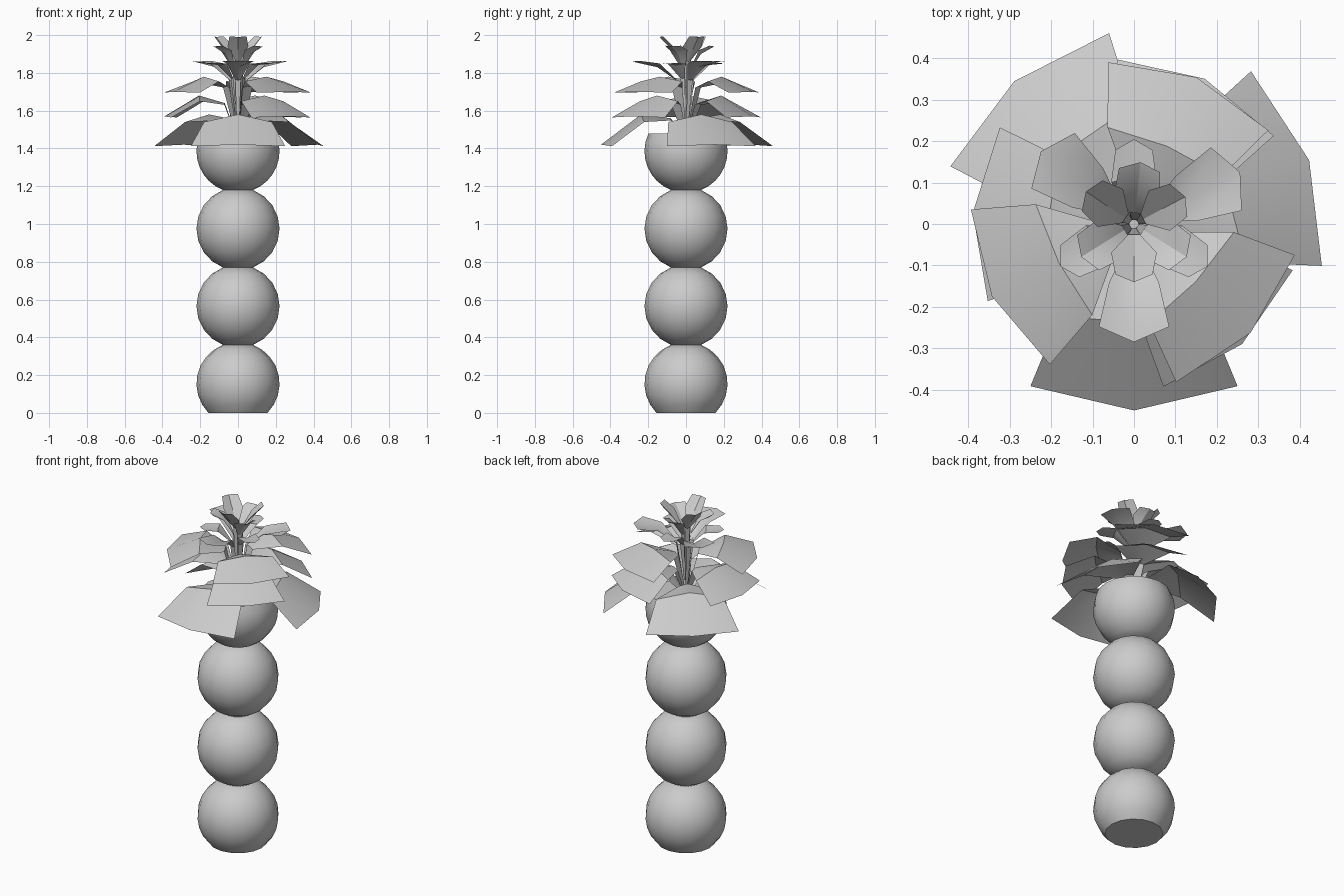
import bpy, bmesh, math
from math import sin, cos, radians

if "Cube" in bpy.data.objects:
    bpy.data.objects.remove(bpy.data.objects["Cube"])


def finish(name, bm, angle):
    mesh = bpy.data.meshes.new(name)
    bm.to_mesh(mesh)
    bm.free()
    ob = bpy.data.objects.new(name, mesh)
    bpy.context.collection.objects.link(ob)
    bpy.ops.object.select_all(action='DESELECT')
    ob.select_set(True)
    bpy.context.view_layer.objects.active = ob
    bpy.ops.object.shade_smooth_by_angle(angle=radians(angle))


# Trunk: four stacked balls, each an arc revolved in 16 sides
R, SIDES, STEPS, PITCH = 0.22, 16, 8, 0.41


def ball(name, zc, low, high):
    a0, a1 = math.asin((low - zc) / R), math.asin((high - zc) / R)
    bm = bmesh.new()
    rings = []
    for i in range(STEPS + 1):
        a = a0 + (a1 - a0) * i / STEPS
        turns = [2 * math.pi * k / SIDES for k in range(SIDES)]
        rings.append([bm.verts.new((R * cos(a) * cos(t), R * cos(a) * sin(t),
                                    zc + R * sin(a))) for t in turns])
    for lo, hi in zip(rings, rings[1:]):
        for k in range(SIDES):
            n = (k + 1) % SIDES
            bm.faces.new((lo[k], lo[n], hi[n], hi[k]))
    bm.faces.new(rings[0][::-1])
    bm.faces.new(rings[-1])
    finish(name, bm, 40)


for i in range(4):
    zc = 0.155 + PITCH * i
    ball(f"trunk_ball_{i + 1}", zc, max(0, zc - PITCH / 2), min(1.48, zc + PITCH / 2))


# Leaf: narrow stem widening to a folded blade with a blunt pointed end
def leaf(name, azimuth, reach, z_stem, z_knee, z_mid, z_tip, w_mid, w_tip, fold):
    a = radians(azimuth)
    bm = bmesh.new()

    def vert(r, w, z):
        return bm.verts.new((r * cos(a) - w * sin(a), r * sin(a) + w * cos(a), z))

    def row(r, z, w, sweep=1.0, drop=0.0):
        return (vert(r * sweep, -w, z - drop), vert(r, 0, z), vert(r * sweep, w, z - drop))

    strips = [row(0.01, z_stem, w_mid * 0.1),
              row(reach * 0.18, z_knee, w_mid * 0.25, 1, fold * 0.3),
              row(reach * 0.53, z_mid, w_mid, 0.93, fold),
              row(reach, z_tip, w_tip, 0.87, fold * 0.2)]
    for p, q in zip(strips, strips[1:]):
        for j in (0, 1):
            bm.faces.new((p[j], q[j], q[j + 1], p[j + 1]))
    finish(name, bm, 30)


# Rosette layers: first azimuth, step, then the leaf's shape
layers = {
    "base_leaf": (-90, 110, 0.45, 1.47, 1.56, 1.58, 1.42, 0.18, 0.25, 0.04),
    "lower_leaf": (-48, 112, 0.39, 1.47, 1.64, 1.68, 1.57, 0.15, 0.21, 0.03),
    "middle_leaf": (-153, 110, 0.385, 1.48, 1.73, 1.78, 1.70, 0.15, 0.21, 0.025),
    "upper_leaf": (-90, 116, 0.285, 1.5, 1.76, 1.83, 1.86, 0.06, 0.085, -0.02),
    "small_leaf": (-30, 120, 0.205, 1.55, 1.77, 1.84, 1.85, 0.055, 0.045, -0.01),
    "crown_leaf": (-148, 116, 0.15, 1.58, 1.82, 1.9, 1.94, 0.055, 0.05, -0.02),
    "tip_leaf": (-90, 118, 0.14, 1.6, 1.86, 1.92, 1.99, 0.055, 0.045, -0.02),
}
for part, (start, step, *shape) in layers.items():
    for n in range(3):
        leaf(f"{part}_{n + 1}", start + step * n, *shape)
